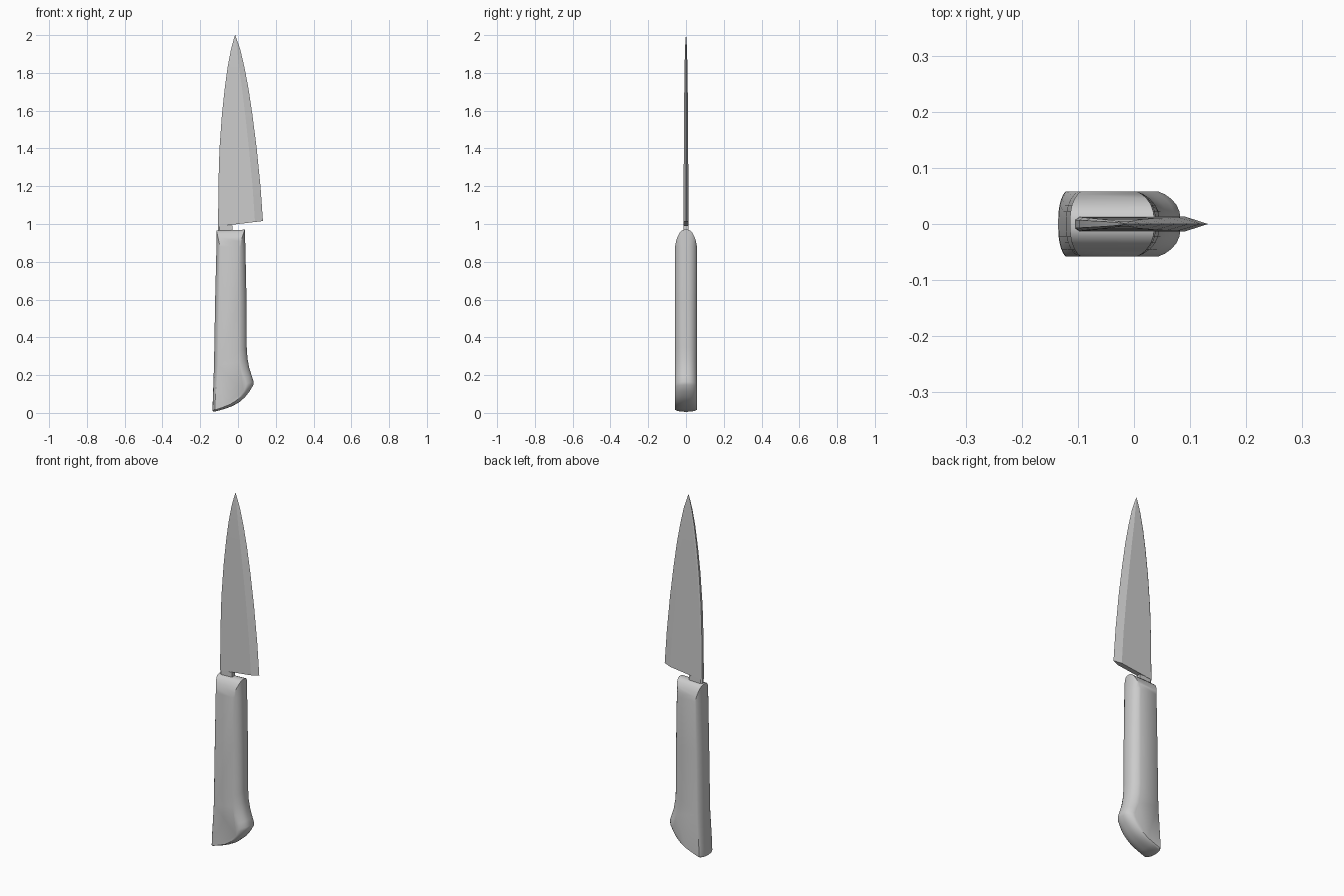
import bpy, bmesh


def finish(name, bm, angle):
    bmesh.ops.remove_doubles(bm, verts=bm.verts, dist=0.0004)
    bmesh.ops.recalc_face_normals(bm, faces=bm.faces)
    me = bpy.data.meshes.new(name)
    bm.to_mesh(me)
    bm.free()
    ob = bpy.data.objects.new(name, me)
    bpy.context.collection.objects.link(ob)
    bpy.context.view_layer.objects.active = ob
    ob.select_set(True)
    bpy.ops.object.shade_smooth_by_angle(angle=angle)
    ob.select_set(False)
    return ob


def loft(rings):
    bm = bmesh.new()
    rows = [[bm.verts.new(p) for p in r] for r in rings]
    n = len(rows[0])
    for a, b in zip(rows, rows[1:]):
        for i in range(n):
            j = (i + 1) % n
            bm.faces.new((a[i], a[j], b[j], b[i]))
    bm.faces.new(rows[0])
    bm.faces.new(rows[-1][::-1])
    return bm


# Blade: stations of (z, spine x, edge x, bevel width, half thickness)
stations = [
    (1.00, -0.105, 0.132, 0.042, 0.0135),
    (1.20, -0.104, 0.119, 0.042, 0.0125),
    (1.40, -0.098, 0.099, 0.041, 0.0115),
    (1.58, -0.085, 0.076, 0.038, 0.0105),
    (1.72, -0.070, 0.055, 0.034, 0.009),
    (1.83, -0.055, 0.034, 0.028, 0.0075),
    (1.92, -0.038, 0.013, 0.017, 0.0055),
    (1.97, -0.025, -0.004, 0.007, 0.003),
    (2.00, -0.016, -0.0145, 0.0005, 0.0006),
]
rings = []
for k, (z, s, e, w, h) in enumerate(stations):
    c = min(0.008, (e - s) * 0.12)
    half = [(s, h * 0.6), (s + c, h), (e - w, h)]
    section = half + [(e, 0)] + [(x, -y) for x, y in reversed(half)]
    slant = 0.12 if k == 0 else 0.0   # heel rises towards the edge
    rings.append([(x, y, z + slant * x) for x, y in section])
finish("blade", loft(rings), 0.1)

# Tang joining blade and handle
tang = [(-0.105, 0.006), (-0.097, 0.012), (-0.028, 0.012),
        (-0.028, -0.012), (-0.097, -0.012), (-0.105, -0.006)]
finish("tang", loft([[(x, y, z) for x, y in tang] for z in (0.90, 0.993)]), 0.5)

# Handle: matched (outer x, outer z, flat-panel x, flat-panel z) outline points
outline = [
    (-0.114, 0.880, -0.095, 0.880), (-0.114, 0.965, -0.095, 0.880),
    (0.036, 0.970, 0.005, 0.880), (0.039, 0.880, 0.005, 0.880),
    (0.045, 0.600, 0.005, 0.600), (0.046, 0.350, 0.005, 0.330),
    (0.050, 0.290, 0.009, 0.270), (0.059, 0.240, 0.018, 0.220),
    (0.073, 0.195, 0.033, 0.182), (0.083, 0.165, 0.043, 0.155),
    (0.081, 0.148, 0.041, 0.137), (0.062, 0.115, 0.030, 0.112),
    (0.037, 0.083, 0.012, 0.086), (0.006, 0.056, -0.012, 0.064),
    (-0.028, 0.037, -0.040, 0.046), (-0.070, 0.021, -0.077, 0.031),
    (-0.125, 0.006, -0.118, 0.017), (-0.135, 0.010, -0.122, 0.020),
    (-0.134, 0.050, -0.121, 0.060), (-0.127, 0.250, -0.106, 0.250),
    (-0.121, 0.600, -0.100, 0.600),
]
# Cross profile from flat panel to rim: (blend, y)
side = [(0, 0.058), (0.3, 0.053), (0.58, 0.045), (0.82, 0.034), (0.95, 0.022), (1, 0.010)]
profile = side + [(t, -y) for t, y in reversed(side)]
rings = [[(px + (ox - px) * t, y, pz + (oz - pz) * t) for ox, oz, px, pz in outline]
         for t, y in profile]
handle = finish("handle", loft(rings), 0.7)

# Keep the flat panels flat, with a crisp outline
me = handle.data
sharp = me.attributes.get("sharp_edge") or me.attributes.new("sharp_edge", "BOOLEAN", "EDGE")
for e in me.edges:
    if all(abs(abs(me.vertices[i].co.y) - 0.058) < 1e-5 for i in e.vertices):
        sharp.data[e.index].value = True
